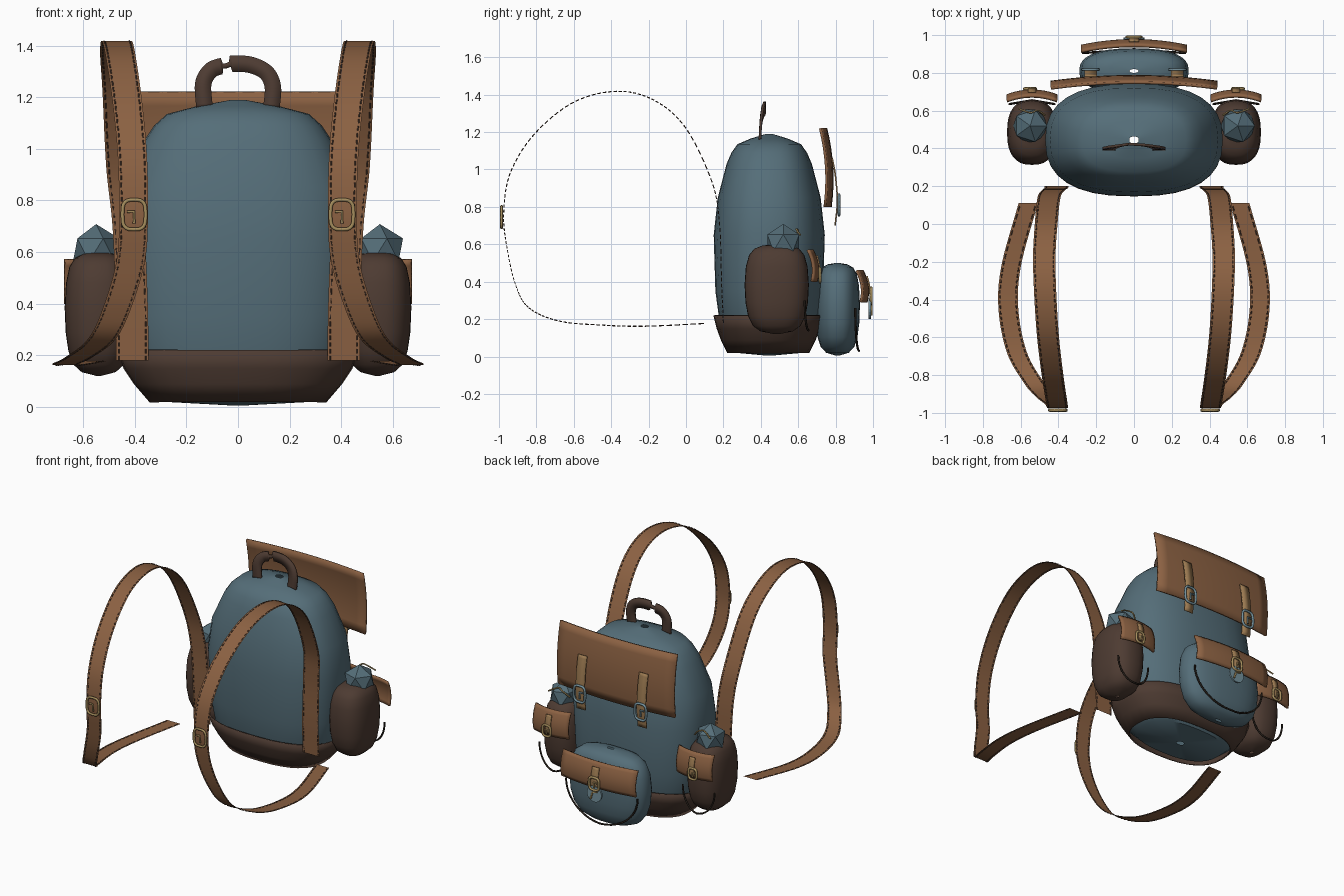
import bpy, bmesh
from math import sin, cos, pi, radians, copysign
from mathutils import Vector

if "Cube" in bpy.data.objects:
    bpy.data.objects.remove(bpy.data.objects["Cube"])


def material(name, rgb):
    m = bpy.data.materials.new(name)
    m.diffuse_color = (*rgb, 1)
    m.use_nodes = True
    m.node_tree.nodes["Principled BSDF"].inputs["Base Color"].default_value = m.diffuse_color
    return m


CANVAS = material("blue_canvas", (0.09, 0.155, 0.19))
LEATHER = material("leather", (0.26, 0.12, 0.055))
DARK = material("dark_leather", (0.075, 0.044, 0.032))
TAN = material("tan_leather", (0.34, 0.20, 0.085))
BRASS = material("brass", (0.38, 0.27, 0.11))
STEEL = material("steel", (0.18, 0.29, 0.34))
PIPE = material("dark_piping", (0.02, 0.014, 0.01))


def mesh_obj(name, verts, faces, mat, thick=0.0, smooth=True):
    me = bpy.data.meshes.new(name)
    me.from_pydata(verts, [], faces)
    bm = bmesh.new()
    bm.from_mesh(me)
    bmesh.ops.recalc_face_normals(bm, faces=bm.faces)
    bm.to_mesh(me)
    bm.free()
    if smooth:
        me.shade_smooth()
        me.set_sharp_from_angle(angle=radians(40))
    me.materials.append(mat)
    ob = bpy.data.objects.new(name, me)
    bpy.context.collection.objects.link(ob)
    if thick:
        s = ob.modifiers.new("thickness", 'SOLIDIFY')
        s.thickness, s.offset = thick, 0
    return ob


def loft(name, cx, cy, rings, mat, n=32, power=2.5, thick=0.0):
    """Stack superellipse rings given as (z, rx, ry)."""
    e = 2 / power
    verts, faces = [], []
    for z, rx, ry in rings:
        for i in range(n):
            c, s = cos(2 * pi * i / n), sin(2 * pi * i / n)
            verts.append((cx + rx * copysign(abs(c) ** e, c), cy + ry * copysign(abs(s) ** e, s), z))
    for k in range(len(rings) - 1):
        for i in range(n):
            j = (i + 1) % n
            faces.append((k * n + i, k * n + j, k * n + n + j, k * n + n + i))
    return mesh_obj(name, verts, faces, mat, thick)


def pouch(name, cx, cy, rx, ry, z0, z1, mat):
    shape = [(0, .08), (.03, .5), (.09, .74), (.2, .89), (.35, .97), (.55, 1),
             (.75, .96), (.88, .86), (.95, .7), (.985, .45), (1, .08)]
    return loft(name, cx, cy, [(z0 + (z1 - z0) * t, rx * k, ry * k) for t, k in shape], mat)


def strip(name, left, right, mat, thick=0.0):
    n = len(left)
    faces = [(i, i + 1, n + i + 1, n + i) for i in range(n - 1)]
    return mesh_obj(name, left + right, faces, mat, thick)


def spline(pts, steps=6):
    """Catmull-Rom interpolation."""
    p = [Vector(q) for q in pts]
    p = [2 * p[0] - p[1]] + p + [2 * p[-1] - p[-2]]
    out = []
    for i in range(1, len(p) - 2):
        a, b, c, d = p[i - 1:i + 3]
        for k in range(steps):
            t = k / steps
            out.append(0.5 * (2 * b + (c - a) * t + (2 * a - 5 * b + 4 * c - d) * t * t
                              + (3 * b - a - 3 * c + d) * t ** 3))
    return out + [p[-2]]


def tube(name, paths, radius, mat, cyclic=False, res=1):
    cu = bpy.data.curves.new(name, 'CURVE')
    cu.dimensions = '3D'
    cu.bevel_depth, cu.bevel_resolution, cu.use_fill_caps = radius, res, True
    for path in paths:
        sp = cu.splines.new('POLY')
        sp.points.add(len(path) - 1)
        for q, v in zip(sp.points, path):
            q.co = (*v, 1)
        sp.use_cyclic_u = cyclic and len(path) > 2
    cu.materials.append(mat)
    ob = bpy.data.objects.new(name, cu)
    bpy.context.collection.objects.link(ob)
    return ob


def buckle(name, x, y, z, w, h, mat):
    frame = []
    for i in range(24):
        c, s = cos(2 * pi * i / 24), sin(2 * pi * i / 24)
        frame.append((x + w / 2 * copysign(abs(c) ** .6, c), y, z + h / 2 * copysign(abs(s) ** .6, s)))
    tube(name + "_frame", [frame], 0.008, mat, cyclic=True)
    tube(name + "_prong", [[(x - w * .3, y, z + h * .1), (x, y, z + h * .1), (x, y, z - h * .3)]], 0.006, mat)


def flap(name, cx, hw, y, z0, z1, sag, bulge):
    """Curved leather sheet, bowed outward across and down."""
    nx, nz = 12, 8
    verts, faces = [], []
    for k in range(nz + 1):
        v = k / nz
        for i in range(nx + 1):
            u = 2 * i / nx - 1
            verts.append((cx + u * hw, y - sag * u * u - bulge * abs((v - .35) / .65) ** 2, z0 + (z1 - z0) * v))
    for k in range(nz):
        for i in range(nx):
            a = k * (nx + 1) + i
            faces.append((a, a + 1, a + nx + 2, a + nx + 1))
    return mesh_obj(name, verts, faces, LEATHER, 0.014)


def piping(name, cx, y, hw, ztop, zbot):
    arc = [(cx + hw * cos(pi + pi * i / 20), y - 0.02 * abs(cos(pi * i / 20)),
            ztop + (ztop - zbot) * sin(pi + pi * i / 20)) for i in range(21)]
    tube(name, [arc], 0.006, PIPE)


def tab(name, x, hw, path):
    pts = spline([(x, y, z) for y, z in path], 4)
    strip(name, [p - Vector((hw, 0, 0)) for p in pts], [p + Vector((hw, 0, 0)) for p in pts], TAN, 0.008)


# Main bag and leather base
loft("bag_body", 0, 0.445, [(0.005, .025, .018), (0.02, .3, .18), (0.08, .375, .235), (0.18, .425, .265),
     (0.35, .455, .288), (0.65, .47, .297), (0.85, .445, .275), (1.03, .365, .228), (1.09, .325, .202),
     (1.135, .275, .17), (1.165, .16, .1), (1.19, .025, .018)], CANVAS)
loft("leather_base", 0, 0.44, [(0.02, .34, .215), (0.09, .4, .25), (0.15, .44, .272), (0.22, .465, .29)],
     DARK, thick=0.008)

# Large closing flap with two straps
flap("main_flap", 0, 0.44, 0.782, 0.80, 1.22, 0.03, 0.034)
for s, side in ((-1, "left"), (1, "right")):
    tab("flap_strap_" + side, s * 0.23, 0.033, [(.782, 1.06), (.797, .98), (.808, .87), (.808, .8), (.797, .7)])
    buckle("flap_buckle_" + side, s * 0.23, 0.818, 0.81, 0.085, 0.11, STEEL)

# Rear pocket
pouch("rear_pocket", 0, 0.81, 0.29, 0.12, 0.005, 0.50, CANVAS)
flap("rear_pocket_flap", 0, 0.28, 0.972, 0.29, 0.46, 0.03, 0.03)
tab("rear_pocket_strap", 0, 0.026, [(.968, .43), (.982, .37), (.984, .30)])
buckle("rear_pocket_buckle", 0, 0.99, 0.325, 0.075, 0.085, BRASS)
piping("rear_pocket_piping", 0, 0.925, 0.27, 0.26, 0.03)
bpy.ops.mesh.primitive_cylinder_add(vertices=20, radius=0.055, depth=0.012,
                                    location=(0, 0.982, 0.255), rotation=(pi / 2, 0, 0))
disc = bpy.context.object
disc.name = "pocket_disc"
disc.data.materials.append(STEEL)
tube("pocket_clasp_pin", [[(-.025, .991, .275), (.01, .991, .265), (.025, .991, .22)]], 0.006, BRASS)

# Side pockets, each holding a faceted stopper with a cord
for s, side in ((-1, "left"), (1, "right")):
    x = s * 0.54
    pouch("side_pocket_" + side, x, 0.485, 0.132, 0.172, 0.12, 0.60, DARK)
    flap("side_pocket_flap_" + side, x, 0.132, 0.705, 0.40, 0.57, 0.025, 0.03)
    tab("side_pocket_strap_" + side, x, 0.02, [(.70, .54), (.712, .49), (.714, .42)])
    buckle("side_pocket_buckle_" + side, x + s * 0.01, 0.716, 0.435, 0.06, 0.075, BRASS)
    piping("side_pocket_piping_" + side, x, 0.655, 0.12, 0.30, 0.14)
    bpy.ops.mesh.primitive_ico_sphere_add(subdivisions=1, radius=0.1, location=(s * 0.55, 0.52, 0.608))
    gem = bpy.context.object
    gem.name = "stopper_" + side
    gem.data.materials.append(CANVAS)
    cord = spline([(s * .47, .575, .63), (s * .51, .6, .67), (s * .55, .59, .68), (s * .61, .61, .65)])
    tube("stopper_cord_" + side, [cord], 0.005, BRASS)

# Shoulder straps: thin ribbons with stitches along both edges
PATH = [(.41, .2, .18), (.412, .19, .4), (.425, .18, .7), (.45, .14, .93), (.465, 0, 1.22),
        (.475, -.17, 1.37), (.47, -.37, 1.418), (.455, -.6, 1.36), (.43, -.81, 1.19), (.41, -.94, .98),
        (.405, -.975, .76), (.415, -.955, .57), (.47, -.91, .38), (.53, -.84, .26), (.62, -.68, .19),
        (.665, -.45, .168), (.65, -.22, .162), (.56, .11, .177)]
for s, side in ((-1, "left"), (1, "right")):
    pts = [Vector((s * p.x, p.y, p.z)) for p in spline(PATH, 8)]
    n = len(pts)
    half = [.063 - .012 * i / n for i in range(n)]

    def edge(sign, inset=0.0):
        return [p + Vector((sign * (h - inset), 0, 0)) for p, h in zip(pts, half)]

    strip("shoulder_strap_" + side, edge(-1), edge(1), LEATHER)
    stitches = []
    for row in (edge(-1, .01), edge(1, .01)):
        for a, b in zip(row, row[1:]):
            m = a.lerp(b, .65)
            stitches.append([a, m])
    tube("strap_stitches_" + side, stitches, 0.003, DARK, res=0)
    buckle("strap_buckle_" + side, s * 0.403, -0.986, 0.745, 0.09, 0.115, BRASS)

# Carry handle, pinched off-centre at the top
grip = spline([(-.13, .395, 1.16), (-.135, .40, 1.25), (-.11, .408, 1.3), (-.075, .415, 1.318),
               (-.045, .42, 1.322), (-.02, .422, 1.33), (.05, .418, 1.325), (.11, .408, 1.295),
               (.135, .40, 1.24), (.13, .395, 1.16)])
inner, outer = [], []
for i, p in enumerate(grip):
    t = (grip[min(i + 1, len(grip) - 1)] - grip[max(i - 1, 0)]).normalized()
    w = 0.032 if abs(p.x + .045) > .018 or p.z < 1.3 else 0.01
    side = Vector((-t.z, 0, t.x)) * w
    outer.append(p + side)
    inner.append(p - side)
strip("carry_handle", inner, outer, DARK, 0.014)
